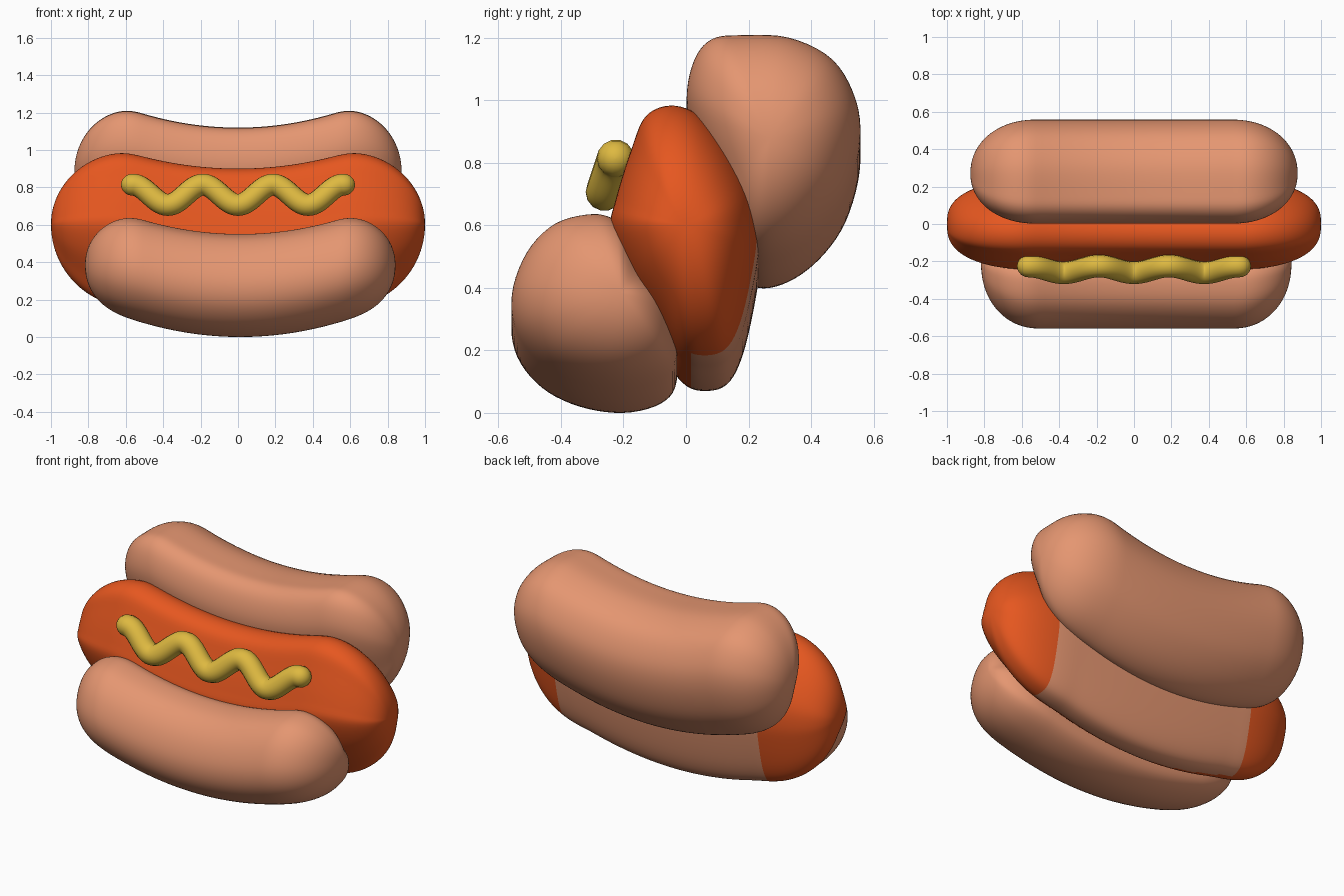
import bpy, bmesh, math
from mathutils import Vector

if "Cube" in bpy.data.objects:
    bpy.data.objects.remove(bpy.data.objects["Cube"])


def material(name, rgb):
    m = bpy.data.materials.new(name)
    m.diffuse_color = (*rgb, 1)
    m.use_nodes = True
    m.node_tree.nodes["Principled BSDF"].inputs["Base Color"].default_value = m.diffuse_color
    return m


BUN = material("bun_tan", (0.78, 0.305, 0.165))
SAUSAGE = material("sausage_orange", (0.79, 0.095, 0.014))
MUSTARD = material("mustard_yellow", (0.73, 0.485, 0.052))


def smooth_loop(pts, steps=5):
    """Closed Catmull-Rom curve through the (y, z) points."""
    out, n = [], len(pts)
    for i in range(n):
        a, b, c, d = (Vector(pts[(i + k) % n]) for k in (-1, 0, 1, 2))
        for j in range(steps):
            t = j / steps
            out.append(0.5 * (2 * b + (c - a) * t + (2 * a - 5 * b + 4 * c - d) * t * t
                              + (3 * b - a - 3 * c + d) * t ** 3))
    return out


def bend(x, k):
    """Ends curl upward, levelling off near the tips."""
    a = abs(x)
    return k * a * a if a < 0.5 else k * (0.25 + 0.12 * math.tanh((a - 0.5) / 0.12))


def loaf(name, profile, center, length, cap, k, mats, x_shift=0.0, power=2.1, y_power=1.0):
    """Sweep a cross-section along x, with rounded ends and an upward bend."""
    loop, c = smooth_loop(profile), Vector(center)
    body = length - cap
    half = [(body * i / 16, 1.0) for i in range(17)]
    for i in range(1, 25):
        t = math.pi / 2 * i / 24
        s = 0.0 if i == 24 else math.cos(t) ** (2 / power)
        half.append((body + cap * math.sin(t) ** (2 / power), s))
    stations = [(-x, s) for x, s in reversed(half[1:])] + half
    bm = bmesh.new()
    rings = []
    for x, s in stations:
        ring = []
        for p in loop:
            d = p - c
            ring.append(bm.verts.new((x + x_shift, c.x + d.x * s ** y_power,
                                      c.y + d.y * s + bend(x, k))))
        rings.append(ring)
    n = len(loop)
    for r0, r1 in zip(rings, rings[1:]):
        for i in range(n):
            bm.faces.new((r0[i], r0[(i + 1) % n], r1[(i + 1) % n], r1[i]))
    bmesh.ops.remove_doubles(bm, verts=bm.verts, dist=1e-5)
    bmesh.ops.recalc_face_normals(bm, faces=bm.faces)
    for f in bm.faces:
        f.smooth = True
    me = bpy.data.meshes.new(name)
    bm.to_mesh(me)
    bm.free()
    for m in mats:
        me.materials.append(m)
    ob = bpy.data.objects.new(name, me)
    bpy.context.collection.objects.link(ob)
    return ob


# Back bun half
loaf("back_bun",
     [(0.17, 1.118), (0.08, 1.105), (0.025, 1.04), (0.002, 0.92), (0.03, 0.78),
      (0.10, 0.6), (0.16, 0.46), (0.23, 0.40), (0.33, 0.42), (0.43, 0.495),
      (0.51, 0.61), (0.555, 0.77), (0.545, 0.91), (0.47, 1.04), (0.33, 1.11)],
     (0.27, 0.77), 0.875, 0.35, 0.29, [BUN])

# Front bun half, its tips set back toward the sausage
loaf("front_bun",
     [(-0.3, 0.55), (-0.42, 0.52), (-0.51, 0.43), (-0.557, 0.3), (-0.54, 0.18),
      (-0.46, 0.08), (-0.34, 0.02), (-0.2, 0.0), (-0.08, 0.03), (-0.03, 0.1),
      (-0.04, 0.25), (-0.12, 0.37), (-0.18, 0.48), (-0.225, 0.53)],
     (-0.21, 0.28), 0.83, 0.31, 0.28, [BUN], x_shift=0.012)

# Sausage, with the bun hinge wrapped around its lower back
KS = 0.25
sausage = loaf("sausage",
               [(-0.05, 0.9), (-0.13, 0.865), (-0.175, 0.76), (-0.225, 0.6), (-0.24, 0.5),
                (-0.18, 0.34), (-0.08, 0.19), (-0.01, 0.095), (0.055, 0.07), (0.13, 0.09),
                (0.18, 0.18), (0.22, 0.35), (0.235, 0.48), (0.215, 0.62), (0.135, 0.77),
                (0.04, 0.87)],
               (0.0, 0.51), 1.0, 0.43, KS, [SAUSAGE, BUN], power=2.0, y_power=0.75)
for f in sausage.data.polygons:
    p = f.center
    low = p.z - bend(p.x, KS)
    if -0.64 < p.x < 0.71 and low < 0.47 and p.y > 0.01 + 0.1 * max(0, -p.x):
        f.material_index = 1

# Wavy mustard line with rounded tips
curve = bpy.data.curves.new("mustard", "CURVE")
curve.dimensions = "3D"
R, X = 0.06, 0.565
curve.bevel_depth = R
curve.bevel_resolution = 5
curve.use_fill_caps = True
path = [(-X + 2 * X * i / 96, 1.0) for i in range(97)]
tip = [(R * math.sin(a), math.cos(a)) for a in (math.radians(d) for d in (20, 40, 58, 72, 82, 88))]
path = [(-X - d, r) for d, r in reversed(tip)] + path + [(X + d, r) for d, r in tip]
sp = curve.splines.new("POLY")
sp.points.add(len(path) - 1)
for pt, (x, r) in zip(sp.points, path):
    w = math.cos(2 * math.pi * max(-X, min(X, x)) / 0.375)
    pt.co = (x, -0.243 - 0.018 * w, 0.76 - 0.054 * w, 1)
    pt.radius = r
mustard = bpy.data.objects.new("mustard", curve)
bpy.context.collection.objects.link(mustard)
curve.materials.append(MUSTARD)
bpy.context.view_layer.objects.active = mustard
mustard.select_set(True)
bpy.ops.object.convert(target="MESH")
bpy.ops.object.shade_smooth()
